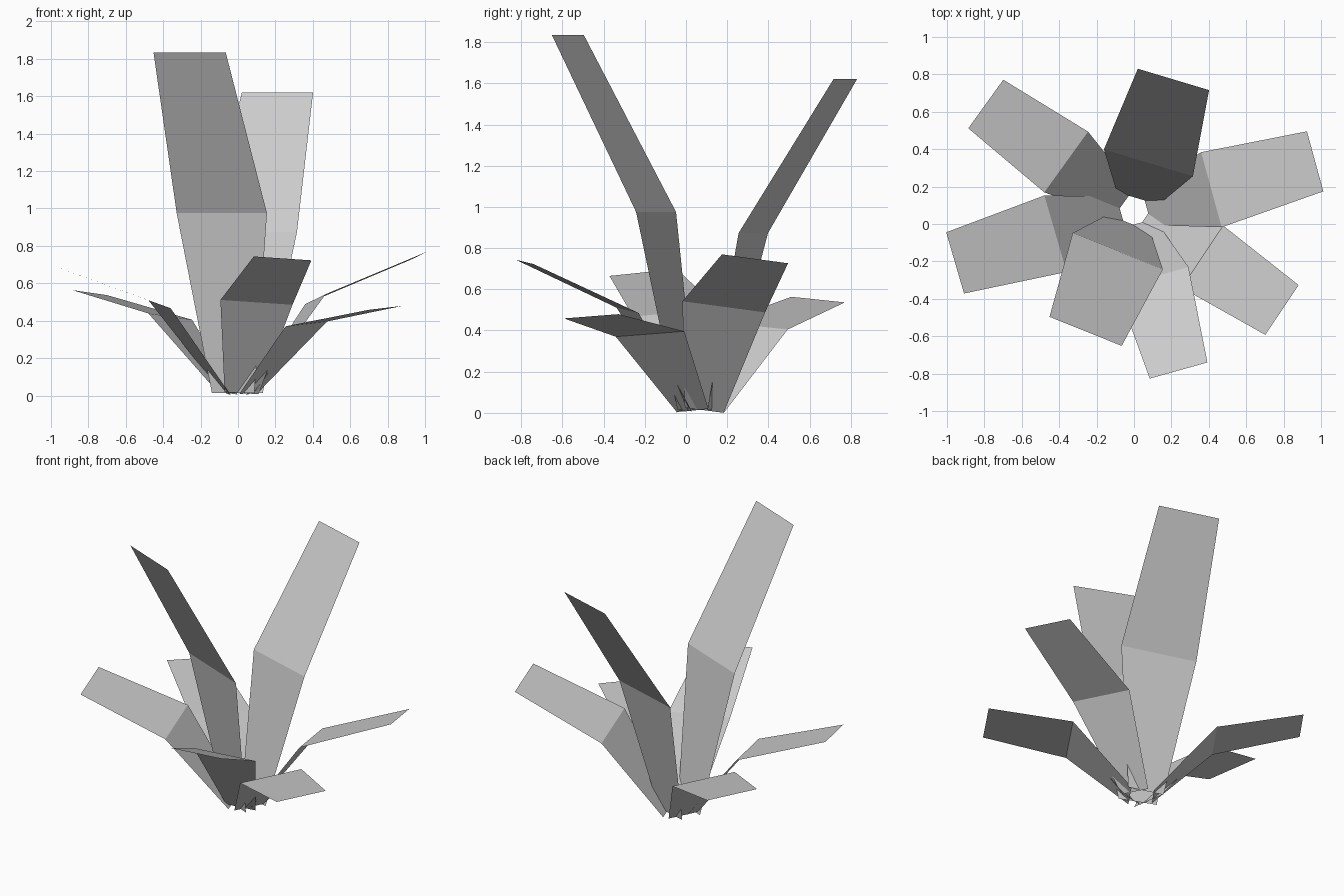
import bpy
from math import sin, cos, radians
from mathutils import Vector

if "Cube" in bpy.data.objects:
    bpy.data.objects.remove(bpy.data.objects["Cube"])

# one flat grey for the whole plant
grey = bpy.data.materials.new("light_grey")
grey.diffuse_color = (0.6, 0.6, 0.6, 1)
grey.use_nodes = True
grey.node_tree.nodes["Principled BSDF"].inputs["Base Color"].default_value = grey.diffuse_color

HUB = Vector((0, 0.07, 0))      # centre of the rosette
BASE_R, BASE_Z = 0.07, 0.013    # where every blade starts


def leaf(name, heading, width, roll, mid, tip):
    """Folded blade: narrow base, wide bend, slightly tapered cut tip."""
    h = radians(heading)
    out = Vector((cos(h), sin(h), 0))
    side = Vector((sin(h), -cos(h), roll))
    verts = []
    for (r, z), taper in (((BASE_R, BASE_Z), 0.47), (mid, 1.0), (tip, 0.8)):
        centre = HUB + out * r + Vector((0, 0, z))
        half = side * (width * taper / 2)
        verts += [centre - half, centre + half]
    mesh = bpy.data.meshes.new(name)
    mesh.from_pydata(verts, [], [(0, 1, 3, 2), (2, 3, 5, 4)])
    mesh.materials.append(grey)
    bpy.context.collection.objects.link(bpy.data.objects.new(name, mesh))


# tall upright blades
leaf("tall_front_leaf", 248.1, 0.52, 0.0, (0.232, 0.975), (0.694, 1.835))
leaf("tall_back_leaf", 73.3, 0.497, 0.0, (0.268, 0.873), (0.734, 1.62))

# low spreading blades
leaf("right_back_leaf", 15.3, 0.416, 0.13, (0.429, 0.515), (1.004, 0.748))
leaf("right_front_leaf", -33.8, 0.40, -0.065, (0.44, 0.383), (0.952, 0.469))
leaf("front_leaf", -74.4, 0.40, 0.065, (0.367, 0.498), (0.886, 0.733))
leaf("left_leaf", 196.2, 0.426, 0.10, (0.437, 0.488), (0.996, 0.682))
leaf("left_back_leaf", 144.2, 0.40, -0.085, (0.447, 0.422), (0.977, 0.55))
